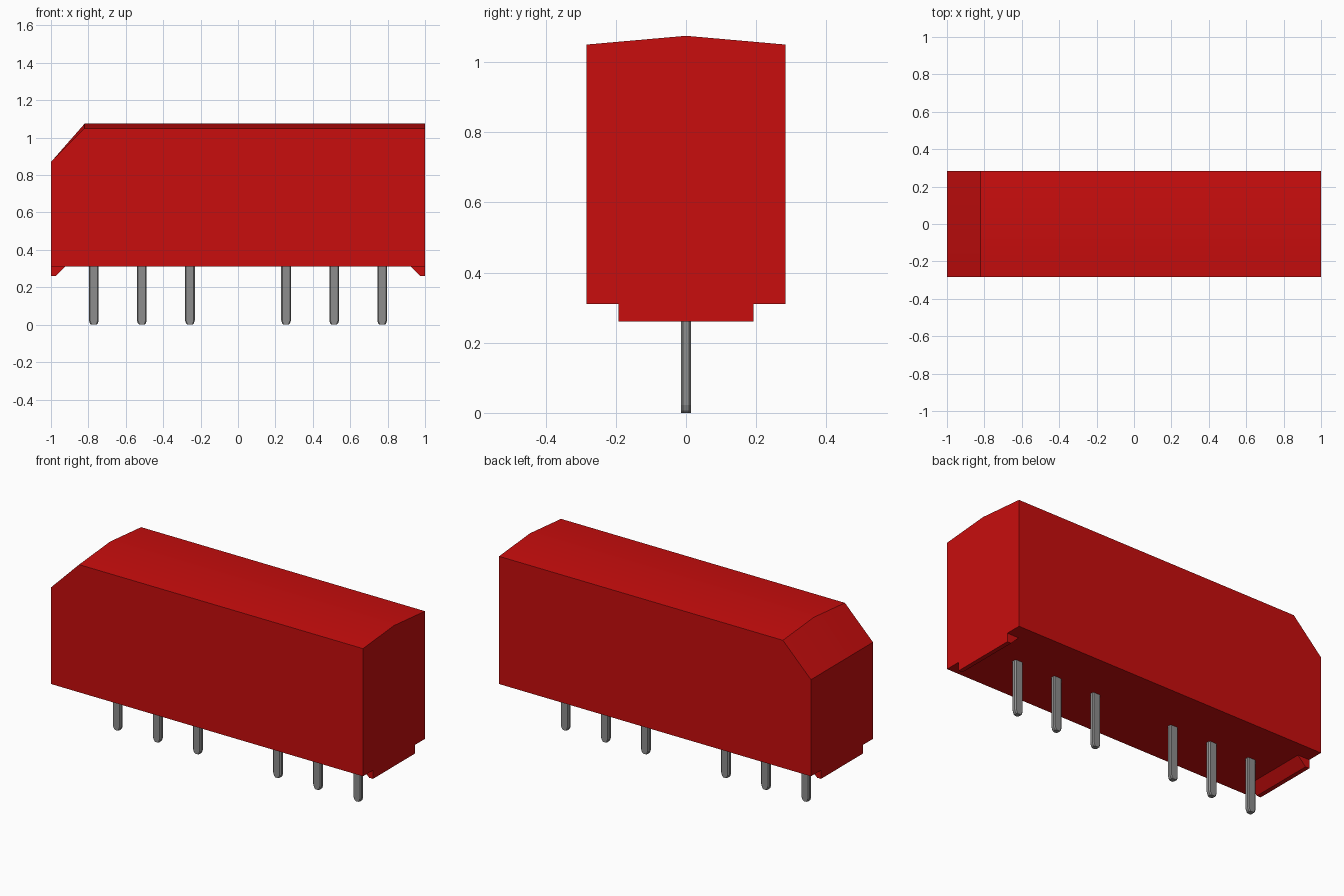
import bpy
import bmesh

cube = bpy.data.objects.get("Cube")
if cube:
    bpy.data.objects.remove(cube, do_unlink=True)


def make_material(name, colour, metallic=0.0):
    mat = bpy.data.materials.new(name)
    mat.use_nodes = True
    mat.diffuse_color = colour
    bsdf = next(n for n in mat.node_tree.nodes if n.type == 'BSDF_PRINCIPLED')
    bsdf.inputs["Base Color"].default_value = colour
    bsdf.inputs["Metallic"].default_value = metallic
    return mat


red = make_material("red plastic", (0.58, 0.004, 0.004, 1))
grey = make_material("grey metal", (0.27, 0.27, 0.27, 1))


def loft(name, sections, mat):
    """Join matching rings of points into a closed solid."""
    bm = bmesh.new()
    rings = [[bm.verts.new(p) for p in ring] for ring in sections]
    count = len(rings[0])
    for a, b in zip(rings, rings[1:]):
        for i in range(count):
            j = (i + 1) % count
            bm.faces.new((a[i], a[j], b[j], b[i]))
    bm.faces.new(rings[0])
    bm.faces.new(rings[-1])
    bmesh.ops.recalc_face_normals(bm, faces=bm.faces)
    mesh = bpy.data.meshes.new(name)
    bm.to_mesh(mesh)
    bm.free()
    mesh.materials.append(mat)
    obj = bpy.data.objects.new(name, mesh)
    bpy.context.collection.objects.link(obj)
    return obj


# Housing: shallow ridged roof with one sloped end
HALF_Y, BASE, EAVE, RIDGE = 0.284, 0.31, 1.05, 1.075


def housing_ring(x, eave, ridge):
    return [(x, -HALF_Y, BASE), (x, HALF_Y, BASE), (x, HALF_Y, eave),
            (x, 0, ridge), (x, -HALF_Y, eave)]


housing = loft("housing", [housing_ring(-1, 0.87, 0.87),
                           housing_ring(-0.82, EAVE, RIDGE),
                           housing_ring(1, EAVE, RIDGE)], red)
bpy.context.view_layer.objects.active = housing
housing.select_set(True)
bpy.ops.object.shade_smooth_by_angle(angle=0.5)
housing.select_set(False)

# Standoff feet under both ends
FOOT = [(1, BASE), (1, 0.26), (0.975, 0.26), (0.925, BASE)]
for side, label in ((1, "left"), (-1, "right")):
    loft(label + "_foot", [[(side * x, y, z) for x, z in FOOT]
                           for y in (-0.192, 0.192)], red)


# Pins: flat bars with trimmed corners and tapered tips
def pin_ring(cx, z, w, d=0.014, c=0.006):
    quarter = [(w, d - c), (w - c, d)]
    pts = quarter + [(-x, y) for x, y in reversed(quarter)]
    pts += [(-x, -y) for x, y in pts]
    return [(cx + x, y, z) for x, y in pts]


for side, label in ((1, "left"), (-1, "right")):
    for n in range(3):
        cx = side * 0.257 * (n + 1)
        loft(f"{label}_pin_{n + 1}",
             [pin_ring(cx, z, w) for z, w in
              ((0, 0.014), (0.007, 0.021), (0.022, 0.026), (BASE + 0.01, 0.026))], grey)
